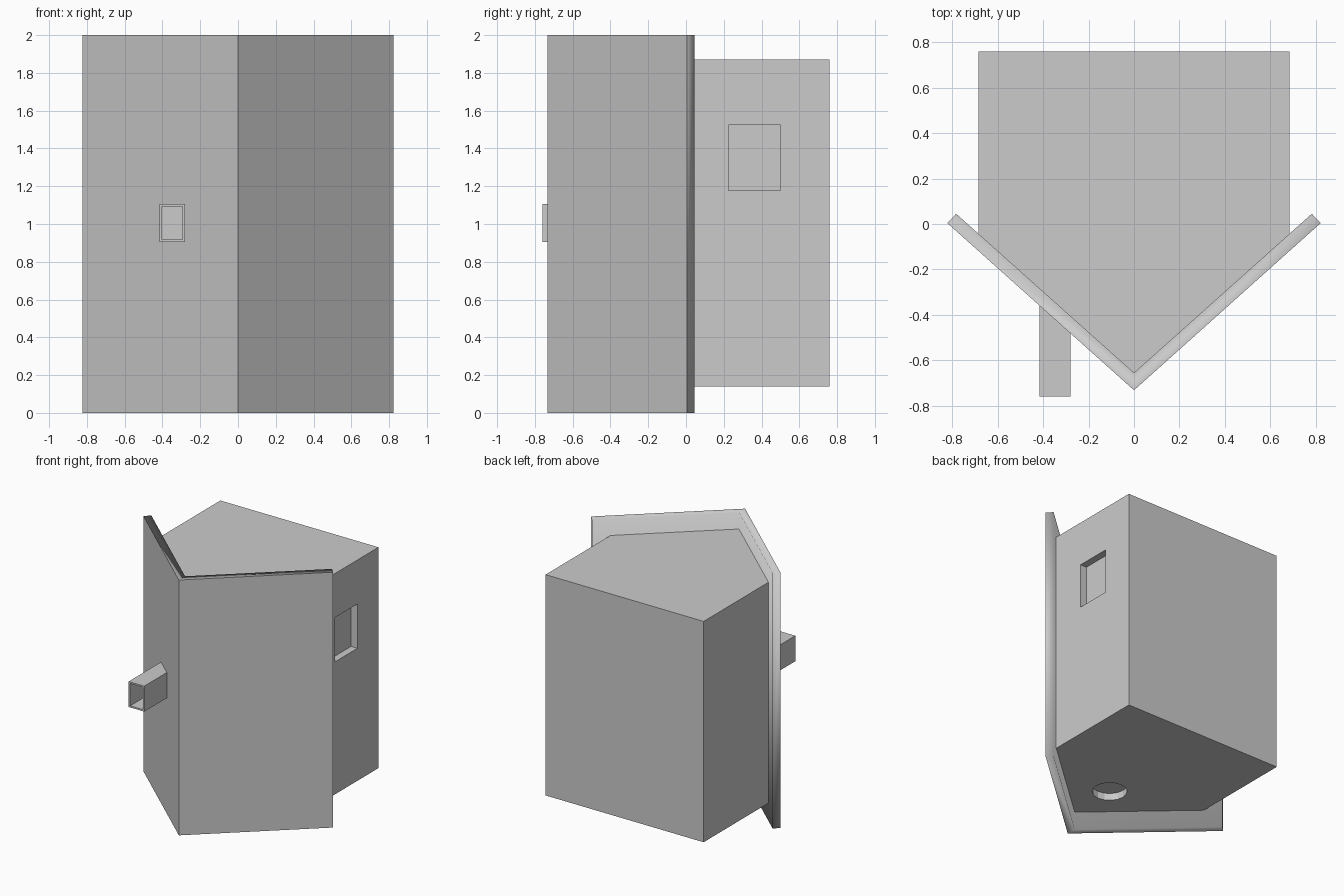
import bpy
import bmesh
from mathutils import Matrix

if "Cube" in bpy.data.objects:
    bpy.data.objects.remove(bpy.data.objects["Cube"])


def finish(name, bm):
    bmesh.ops.recalc_face_normals(bm, faces=bm.faces)
    mesh = bpy.data.meshes.new(name)
    bm.to_mesh(mesh)
    bm.free()
    obj = bpy.data.objects.new(name, mesh)
    bpy.context.collection.objects.link(obj)
    return obj


def prism(outline, z0, z1):
    """Upright prism over an xy outline."""
    bm = bmesh.new()
    base = bm.faces.new([bm.verts.new((x, y, z0)) for x, y in outline])
    top = bmesh.ops.extrude_face_region(bm, geom=[base], use_keep_orig=True)["geom"]
    bmesh.ops.translate(bm, vec=(0, 0, z1 - z0),
                        verts=[v for v in top if isinstance(v, bmesh.types.BMVert)])
    bmesh.ops.recalc_face_normals(bm, faces=bm.faces)
    return bm


def cut(target, cutter):
    """Subtract the cutter, then remove it."""
    cutter.hide_render = True
    mod = target.modifiers.new("recess", "BOOLEAN")
    mod.operation = "DIFFERENCE"
    mod.solver = "EXACT"
    mod.object = cutter
    bpy.context.view_layer.objects.active = target
    bpy.ops.object.modifier_apply(modifier=mod.name)
    bpy.data.objects.remove(cutter)


# five-sided housing behind the shield
body = finish("housing", prism(
    [(-0.685, 0.76), (-0.685, -0.044), (0, -0.655), (0.685, -0.044), (0.685, 0.76)],
    0.14, 1.87))

# shallow window recess in the right wall
cut(body, finish("window_cutter", prism(
    [(0.63, 0.225), (0.75, 0.225), (0.75, 0.5), (0.63, 0.5)], 1.178, 1.525)))

# shallow round recess in the underside
bm = bmesh.new()
bmesh.ops.create_cone(bm, cap_ends=True, segments=16, radius1=0.125, radius2=0.125,
                      depth=0.12, matrix=Matrix.Translation((0, -0.27, 0.135)))
cut(body, finish("socket_cutter", bm))

# V-shaped front shield: flat outside, softly shaded rim and inside
half = [(0.822, 0.004), (0.783, 0.045)]
bm = prism([(0, -0.732)] + half + [(0, -0.655)]
           + [(-x, y) for x, y in reversed(half)], 0, 2)
shield = finish("front_shield", bm)
for face in shield.data.polygons:
    outside = face.normal.y < -0.5 and abs(face.normal.z) < 0.1 and face.area > 1
    face.use_smooth = not outside

# hollow rectangular spout, its rear end sunk into the shield
bm = prism([(-0.415, -0.76), (-0.28, -0.76), (-0.28, -0.46), (-0.415, -0.34)], 0.905, 1.105)
mouth = min(bm.faces, key=lambda f: f.calc_center_median().y)
bmesh.ops.inset_individual(bm, faces=[mouth], thickness=0.018)
inner = bmesh.ops.extrude_discrete_faces(bm, faces=[mouth])["faces"][0]
bmesh.ops.translate(bm, vec=(0, 0.2, 0), verts=inner.verts)
finish("spout", bm)
